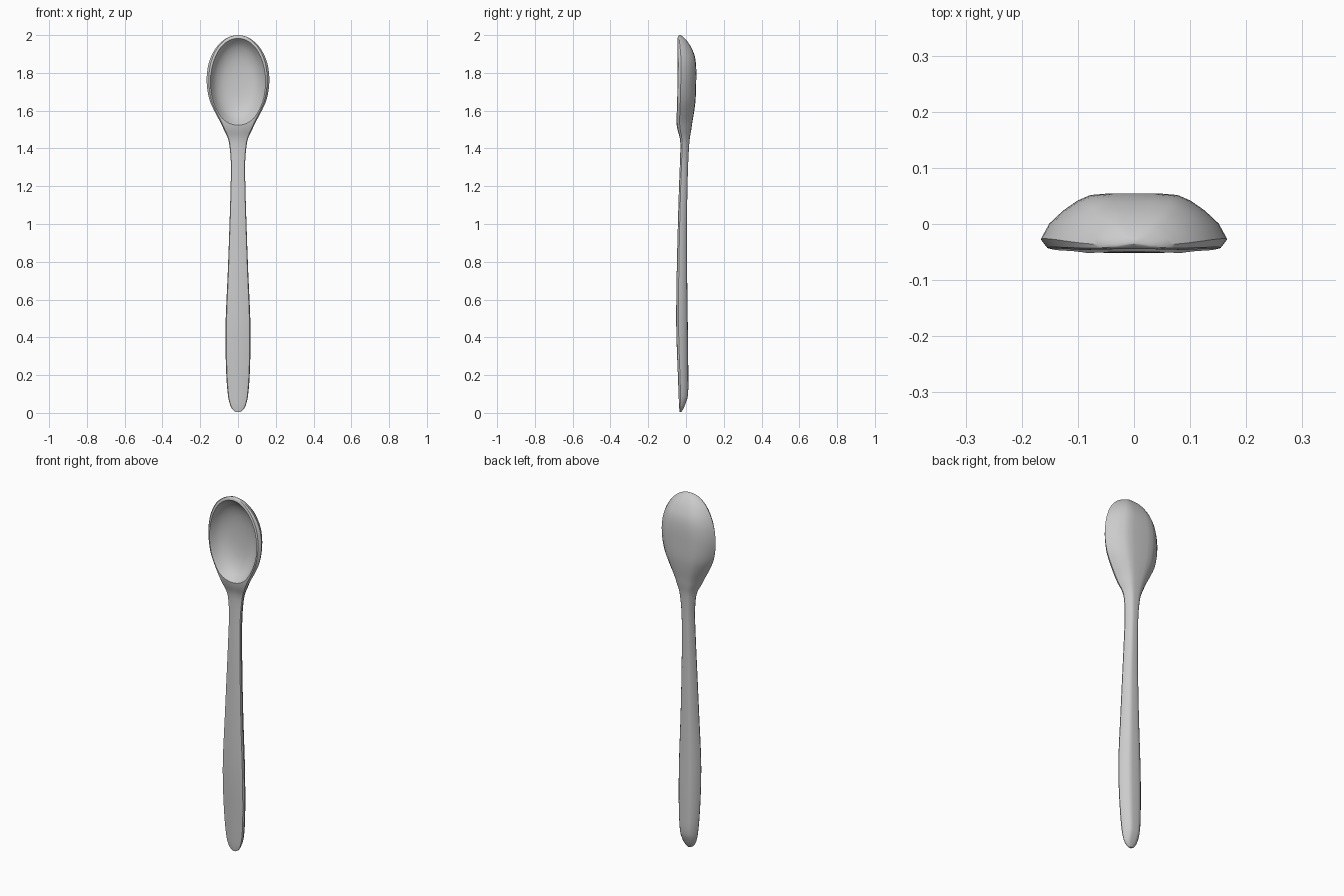
import bpy, bmesh, math

if "Cube" in bpy.data.objects:
    bpy.data.objects.remove(bpy.data.objects["Cube"])

# Stations along the spoon: z, half width, front y, back y
STATIONS = [
    (0.004, .010, -.034, -.024), (0.015, .026, -.035, -.018), (0.04, .041, -.037, -.006),
    (0.09, .053, -.039, .010), (0.2, .062, -.043, .012), (0.35, .066, -.049, .011),
    (0.5, .065, -.052, .009), (0.75, .054, -.049, .006), (1.0, .045, -.043, .005),
    (1.2, .039, -.037, .008), (1.33, .038, -.032, .012), (1.42, .046, -.030, .017),
    (1.46, .056, -.034, .021), (1.50, .075, -.045, .028), (1.54, .094, -.051, .034),
    (1.60, .126, -.051, .044), (1.66, .152, -.050, .051), (1.75, .166, -.048, .054),
    (1.83, .160, -.046, .054), (1.89, .141, -.046, .046), (1.94, .111, -.046, .025),
    (1.975, .074, -.045, .001), (1.993, .040, -.042, -.018), (2.0, .010, -.036, -.028)]

# Half cross-section: fraction of half width, fraction of depth front to back
SECTION = [(0, 0), (.8, 0), (.93, .05), (1, .2), (.91, .47), (.76, .7),
           (.6, .88), (.47, .97), (.25, 1), (0, 1)]


def loft(name, rings):
    bm = bmesh.new()
    rows = [[bm.verts.new(p) for p in ring] for ring in rings]
    n = len(rows[0])
    for a, b in zip(rows, rows[1:]):
        for i in range(n):
            j = (i + 1) % n
            bm.faces.new((a[i], a[j], b[j], b[i]))
    bm.faces.new(rows[0])
    bm.faces.new(rows[-1])
    bmesh.ops.recalc_face_normals(bm, faces=bm.faces)
    mesh = bpy.data.meshes.new(name)
    bm.to_mesh(mesh)
    bm.free()
    ob = bpy.data.objects.new(name, mesh)
    bpy.context.collection.objects.link(ob)
    return ob


def hermite(i, t):
    # smooth interpolation of the stations over z
    s = STATIONS
    last = len(s) - 1
    h = s[i + 1][0] - s[i][0]
    out = [s[i][0] + t * h]

    def slope(k, c):
        a, b = s[max(k - 1, 0)], s[min(k + 1, last)]
        return (b[c] - a[c]) / (b[0] - a[0])
    for c in (1, 2, 3):
        out.append((2*t**3 - 3*t*t + 1) * s[i][c] + (t**3 - 2*t*t + t) * h * slope(i, c)
                   + (3*t*t - 2*t**3) * s[i + 1][c] + (t**3 - t*t) * h * slope(i + 1, c))
    return out


# Solid spoon body: handle and bowl in one loft
outline = SECTION + [(-x, y) for x, y in SECTION[-2:0:-1]]
samples = [hermite(i, k / 3) for i in range(len(STATIONS) - 1) for k in range(3)]
samples.append(STATIONS[-1])
spoon = loft("spoon", [[(x * w, f + y * (b - f), z) for x, y in outline]
                       for z, w, f, b in samples])

# Egg-shaped hollow of the bowl: ring scale, y
HOLLOW = [(1.04, -.08), (1.03, -.053), (1.0, -.046), (.95, -.032), (.88, -.014), (.78, .002),
          (.65, .015), (.5, .024), (.3, .029), (.1, .031)]
angles = [2 * math.pi * k / 64 for k in range(64)]
hollow = loft("bowl_cutter", [[(.147 * s * math.cos(a), y, 1.755 + .229 * s * math.sin(a))
                               for a in angles] for s, y in HOLLOW])
hollow.hide_render = True
hollow.hide_viewport = True
cut = spoon.modifiers.new("bowl", 'BOOLEAN')
cut.operation = 'DIFFERENCE'
cut.solver = 'EXACT'
cut.object = hollow

# Smooth shading with crisp edges
bpy.context.view_layer.objects.active = spoon
spoon.select_set(True)
bpy.ops.object.modifier_apply(modifier=cut.name)
bpy.ops.object.shade_smooth_by_angle(angle=math.radians(35))
bpy.data.objects.remove(hollow)
